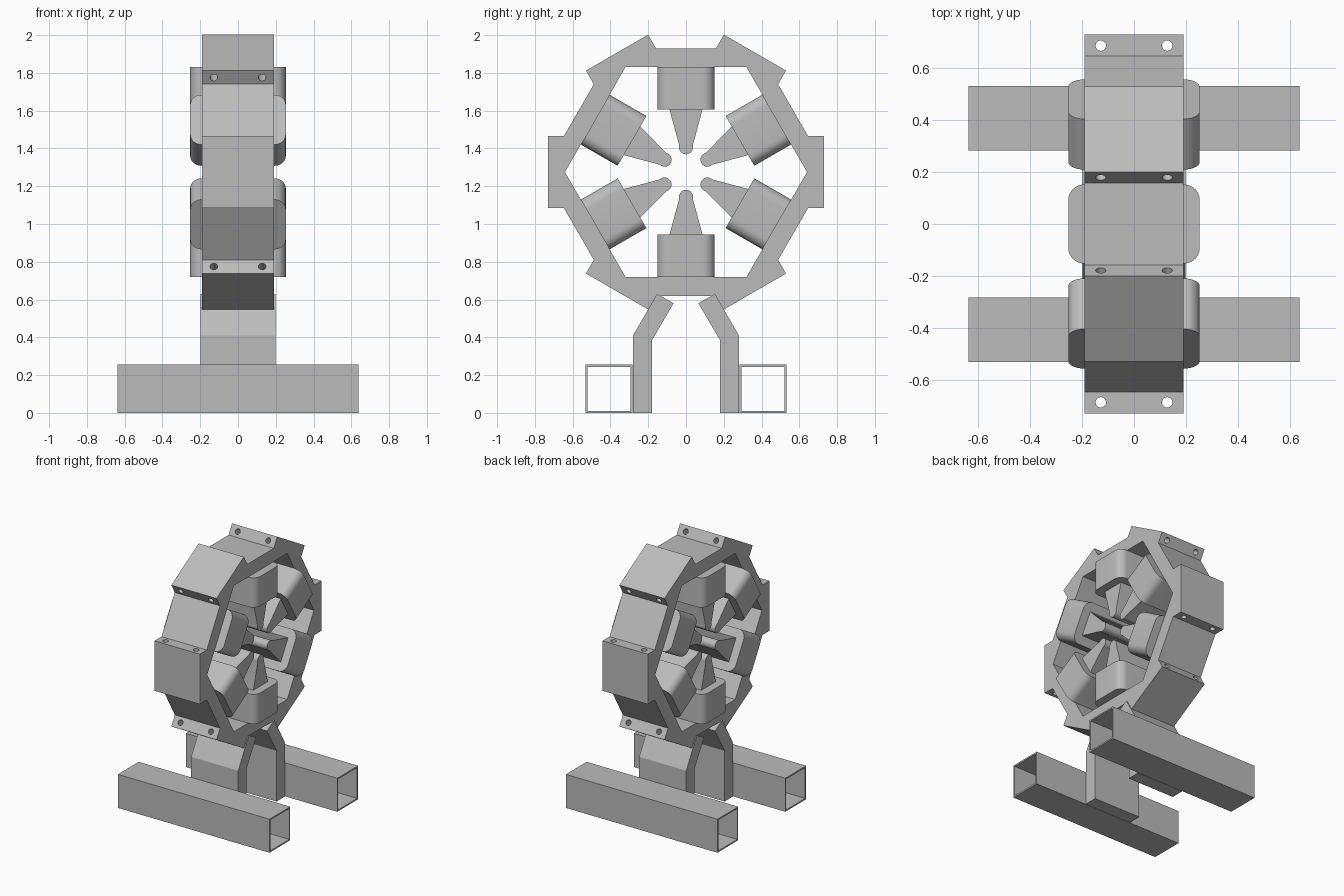
import bpy, bmesh
from math import sin, cos, tan, pi, radians
from mathutils import Matrix, Vector

if "Cube" in bpy.data.objects:
    bpy.data.objects.remove(bpy.data.objects["Cube"], do_unlink=True)

grey = bpy.data.materials.new("plain_grey")
grey.use_nodes = True
grey.diffuse_color = (0.5, 0.5, 0.5, 1)
grey.node_tree.nodes["Principled BSDF"].inputs["Base Color"].default_value = (0.5, 0.5, 0.5, 1)

CENTRE = Vector((0, 0, 1.275))
INNER, OUTER = 0.555, 0.655      # flat distances of the hexagonal yoke
HALF = 0.19                      # half depth of yoke and poles
LUG_R, LUG_W = 0.73, 0.19        # lug reach and half width


def finish(name, bm, smooth=False):
    bmesh.ops.recalc_face_normals(bm, faces=bm.faces)
    mesh = bpy.data.meshes.new(name)
    bm.to_mesh(mesh)
    bm.free()
    mesh.materials.append(grey)
    obj = bpy.data.objects.new(name, mesh)
    bpy.context.collection.objects.link(obj)
    bpy.ops.object.select_all(action="DESELECT")
    bpy.context.view_layer.objects.active = obj
    obj.select_set(True)
    if smooth:
        bpy.ops.object.shade_smooth_by_angle(angle=radians(30))
    return obj


def extrude_x(bm, outlines, half):
    """Extrude (y, z) outlines sharing edges into one solid along x."""
    for pts in outlines:
        bm.faces.new([bm.verts.new((-half, y, z)) for y, z in pts])
    bmesh.ops.remove_doubles(bm, verts=bm.verts, dist=0.0005)
    bmesh.ops.recalc_face_normals(bm, faces=bm.faces)
    base = bm.faces[:]
    out = bmesh.ops.extrude_face_region(bm, geom=base, use_keep_orig=True)
    moved = [g for g in out["geom"] if isinstance(g, bmesh.types.BMVert)]
    bmesh.ops.translate(bm, verts=moved, vec=(2 * half, 0, 0))


def turn(y, z, a):
    return y * cos(a) - z * sin(a), y * sin(a) + z * cos(a)


def around(a):
    """Place a part built along +z at angle a about the magnet axis."""
    return Matrix.Translation(CENTRE) @ Matrix.Rotation(a, 4, "X")


# Yoke: six sectors, each with a lug on its corner
t = tan(pi / 6)
shoulder = (OUTER - LUG_W * sin(pi / 6)) / cos(pi / 6)
mid_in = (INNER * cos(pi / 6), INNER * sin(pi / 6))
mid_out = (OUTER * cos(pi / 6), OUTER * sin(pi / 6))
upper = [mid_in, mid_out, (shoulder, LUG_W), (LUG_R, LUG_W)]
sector = upper + [(y, -z) for y, z in reversed(upper)] + [(INNER / cos(pi / 6), 0)]
bm = bmesh.new()
extrude_x(bm, [[turn(y, z, k * pi / 3) for y, z in sector] for k in range(6)], HALF)
bmesh.ops.dissolve_limit(bm, angle_limit=0.01, verts=bm.verts, edges=[
    e for e in bm.edges if abs(e.verts[0].co.x - e.verts[1].co.x) > 0.1])
bmesh.ops.translate(bm, verts=bm.verts, vec=CENTRE)
yoke = finish("yoke", bm)

# Bolt holes: two through each lug
bm = bmesh.new()
for k in range(6):
    for x in (-0.128, 0.128):
        place = around(k * pi / 3) @ Matrix.Translation((x, 0.687, 0))
        bmesh.ops.create_cone(bm, cap_ends=True, segments=24, radius1=0.02,
                              radius2=0.02, depth=0.42, matrix=place)
cutter = finish("bolt_hole_cutter", bm)
cutter.hide_render = True
cut = yoke.modifiers.new("bolt_holes", "BOOLEAN")
cut.operation, cut.solver, cut.object = "DIFFERENCE", "EXACT", cutter
bpy.context.view_layer.objects.active = yoke
bpy.ops.object.modifier_apply(modifier=cut.name)
bpy.data.objects.remove(cutter, do_unlink=True)
bpy.ops.object.select_all(action="DESELECT")
yoke.select_set(True)
bpy.ops.object.shade_smooth_by_angle(angle=radians(30))

# Pole outline: straight shank, taper and round tip
TIP_R, TIP_Z = 0.037, 0.131
right = [(0.087, INNER), (0.087, 0.33)]
tip = [(TIP_R * cos(a), TIP_Z + TIP_R * sin(a))
       for a in [radians(15 - 15 * i) for i in range(15)]]
pole_outline = right + tip + [(-y, z) for y, z in reversed(right)]

for k in range(6):
    place = around(k * pi / 3)
    bm = bmesh.new()
    extrude_x(bm, [pole_outline], HALF)
    bmesh.ops.transform(bm, matrix=place, verts=bm.verts)
    finish(f"pole_{k + 1}", bm, True)

    # Coil: block with rounded radial edges
    bm = bmesh.new()
    bmesh.ops.create_cube(bm, size=1)
    bmesh.ops.scale(bm, verts=bm.verts, vec=(0.506, 0.304, 0.225))
    radial = [e for e in bm.edges if abs(e.verts[0].co.z - e.verts[1].co.z) > 0.1]
    bmesh.ops.bevel(bm, geom=radial, offset=0.06, segments=8, profile=0.5, affect="EDGES")
    bmesh.ops.translate(bm, verts=bm.verts, vec=(0, 0, 0.4425))
    bmesh.ops.transform(bm, matrix=place, verts=bm.verts)
    finish(f"coil_{k + 1}", bm, True)

# Stand: bent leg and hollow square beam on each side
leg = [(0.18, 0), (0.28, 0), (0.28, 0.41), (0.153, 0.63), (0.066, 0.58), (0.18, 0.385)]
Y0, Y1, TOP, WALL = 0.283, 0.532, 0.255, 0.011
for side, s in (("front", -1), ("back", 1)):
    bm = bmesh.new()
    extrude_x(bm, [[(s * y, z) for y, z in leg]], 0.198)
    finish(f"{side}_leg", bm)

    outer = [(Y0, 0), (Y1, 0), (Y1, TOP), (Y0, TOP)]
    inner = [(Y0 + WALL, WALL), (Y1 - WALL, WALL),
             (Y1 - WALL, TOP - WALL), (Y0 + WALL, TOP - WALL)]
    walls = []
    for i in range(4):
        j = (i + 1) % 4
        walls.append([(s * y, z) for y, z in (outer[i], outer[j], inner[j], inner[i])])
    bm = bmesh.new()
    extrude_x(bm, walls, 0.637)
    finish(f"{side}_beam", bm)
